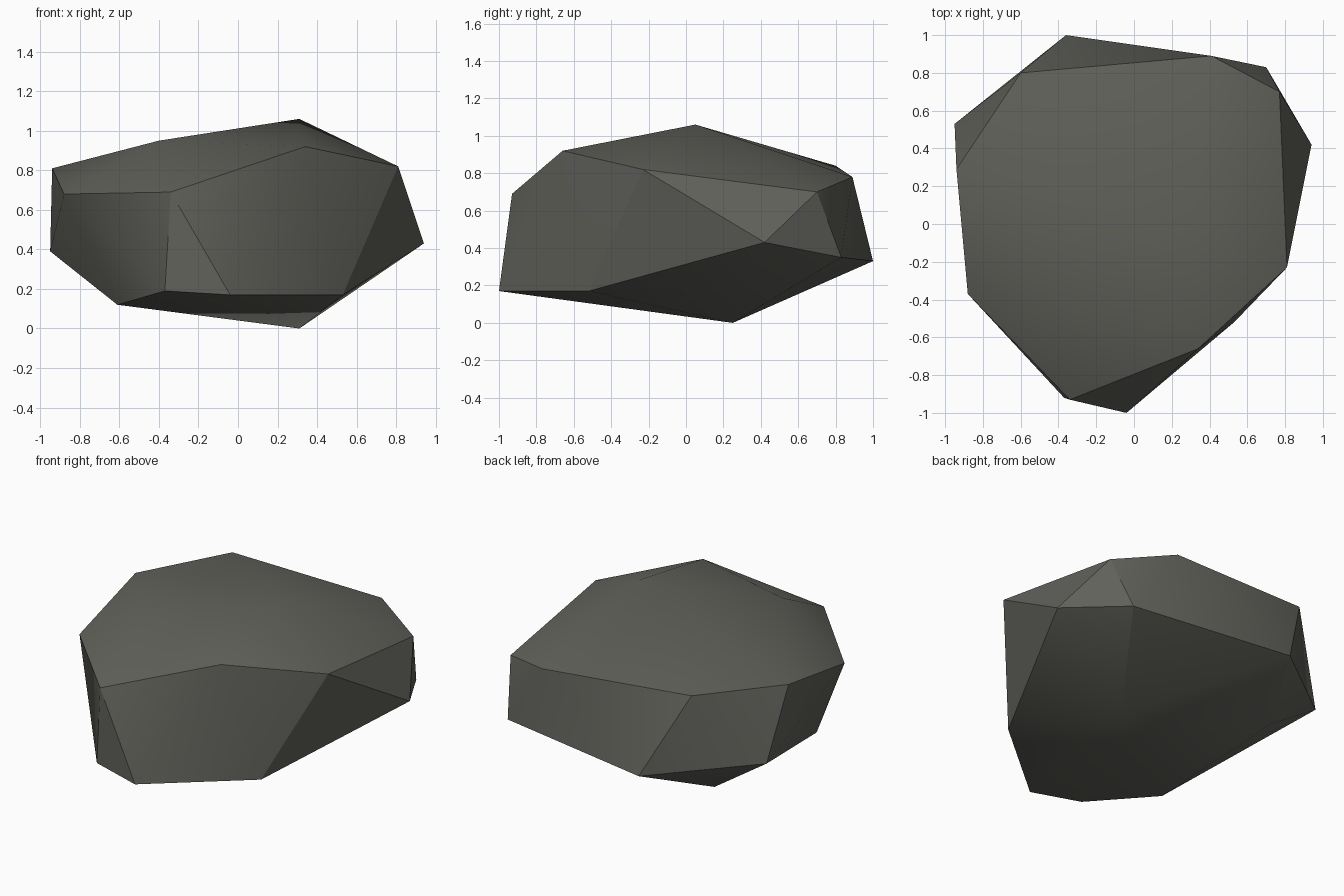
import bpy, bmesh, math

if "Cube" in bpy.data.objects:
    bpy.data.objects.remove(bpy.data.objects["Cube"])

# Corner points of the boulder, grouped by height
crown = [(0.31, 0.05, 1.06), (-0.40, -0.43, 0.95), (0.34, -0.66, 0.92)]
shoulder = [(0.81, -0.23, 0.82), (0.77, 0.70, 0.70), (0.41, 0.89, 0.78),
            (-0.60, 0.80, 0.84), (-0.94, 0.29, 0.81), (-0.88, -0.37, 0.68),
            (-0.34, -0.93, 0.69)]
girdle = [(0.94, 0.42, 0.43), (0.70, 0.83, 0.35), (-0.36, 1.00, 0.33),
          (-0.95, 0.53, 0.39)]
foot = [(0.53, -0.52, 0.17), (-0.04, -1.00, 0.17), (-0.37, -0.92, 0.19),
        (-0.61, -0.47, 0.12), (-0.59, 0.55, 0.15), (0.31, 0.25, 0.0)]

# Wrap the corners in a faceted skin
bm = bmesh.new()
for p in crown + shoulder + girdle + foot:
    bm.verts.new(p)
bmesh.ops.convex_hull(bm, input=bm.verts[:])
loose = [v for v in bm.verts if not v.link_faces]
bmesh.ops.delete(bm, geom=loose, context='VERTS')
bmesh.ops.recalc_face_normals(bm, faces=bm.faces[:])
mesh = bpy.data.meshes.new("boulder")
bm.to_mesh(mesh)
bm.free()

rock = bpy.data.objects.new("boulder", mesh)
bpy.context.collection.objects.link(rock)

# Single dark stone colour
stone = bpy.data.materials.new("dark grey stone")
stone.diffuse_color = (0.12, 0.12, 0.105, 1)
stone.use_nodes = True
stone.node_tree.nodes["Principled BSDF"].inputs["Base Color"].default_value = stone.diffuse_color
mesh.materials.append(stone)

# Soft shallow facets, crisp steep edges
bpy.context.view_layer.objects.active = rock
rock.select_set(True)
bpy.ops.object.shade_smooth_by_angle(angle=math.radians(30))
